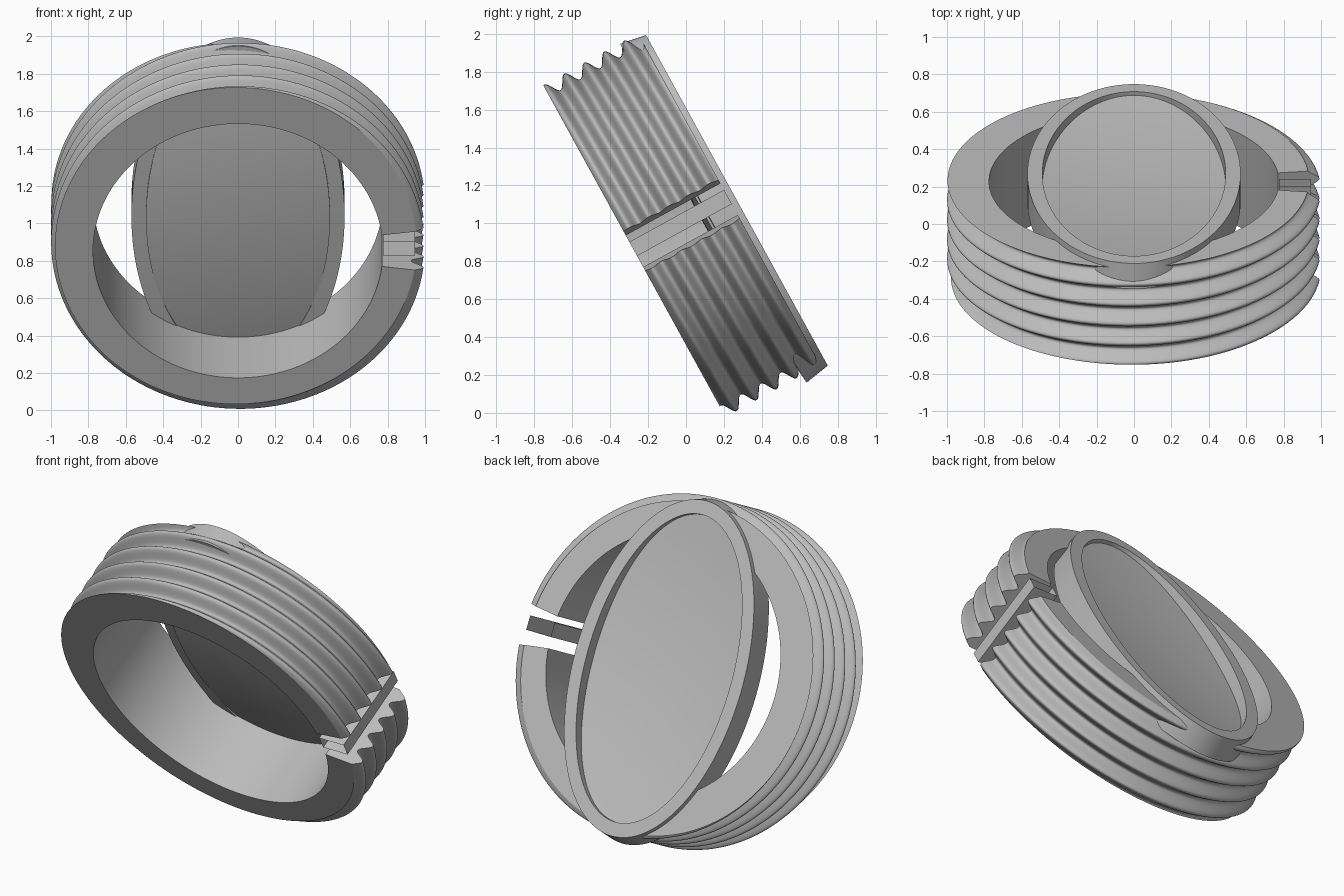
import bpy, bmesh, math
from mathutils import Matrix

if "Cube" in bpy.data.objects:
    bpy.data.objects.remove(bpy.data.objects["Cube"], do_unlink=True)

TAU = math.tau
# Tilted frame of the band: local z runs along the finger hole
FRAME = Matrix.Translation((0, -0.272, 0.853)) @ Matrix.Rotation(math.radians(-61.2), 4, 'X')
WIDTH = 0.57          # band width along its axis
BORE = 0.775          # finger hole radius
GAP = 0.123           # half angle of the split
OVAL_Y = 0.025        # centre of the oval setting

metal = bpy.data.materials.new("grey_metal")
metal.use_nodes = True
COLOUR = (0.5, 0.5, 0.5, 1)
metal.diffuse_color = COLOUR
metal.node_tree.nodes["Principled BSDF"].inputs["Base Color"].default_value = COLOUR


def loft(name, loops, close_path=False, caps=False):
    """Skin a list of equal closed point loops into one mesh object."""
    bm = bmesh.new()
    rows = [[bm.verts.new(p) for p in loop] for loop in loops]
    n = len(rows[0])
    pairs = list(zip(rows, rows[1:]))
    if close_path:
        pairs.append((rows[-1], rows[0]))
    for a, b in pairs:
        for i in range(n):
            j = (i + 1) % n
            bm.faces.new((a[i], a[j], b[j], b[i]))
    if caps:
        bm.faces.new(rows[0])
        bm.faces.new(rows[-1])
    bmesh.ops.recalc_face_normals(bm, faces=bm.faces)
    mesh = bpy.data.meshes.new(name)
    bm.to_mesh(mesh)
    bm.free()
    obj = bpy.data.objects.new(name, mesh)
    bpy.context.collection.objects.link(obj)
    mesh.materials.append(metal)
    obj.matrix_world = FRAME
    return obj


def activate(obj):
    bpy.ops.object.select_all(action='DESELECT')
    obj.select_set(True)
    bpy.context.view_layer.objects.active = obj


def smooth(obj):
    activate(obj)
    bpy.ops.object.shade_smooth_by_angle(angle=math.radians(24))


def ellipse(rx, ry, height, n=128):
    """Oval loop; height is a number or a function of the distance from the middle."""
    points = []
    for i in range(n):
        x, y = rx * math.cos(TAU * i / n), ry * math.sin(TAU * i / n)
        z = height(math.hypot(x, y)) if callable(height) else height
        points.append((x, y + OVAL_Y, z))
    return points


def thread(z, angle):
    # Rounded ridges that climb one pitch per turn
    turn = angle + math.pi / 2
    return 0.966 + 0.033 * math.cos(TAU * (z - 0.007) / 0.12 - turn)


def band_section(angle, steps=144):
    """Cross-section of the band at an angle."""
    c, s = math.cos(angle), math.sin(angle)
    pts = [(BORE * c, BORE * s, WIDTH), (BORE * c, BORE * s, 0)]
    for k in range(steps + 1):
        z = WIDTH * k / steps
        r = thread(z, angle)
        pts.append((r * c, r * s, z))
    return pts


# Split band with threaded outside
SEG = 180
band = loft("band", [band_section(GAP + (TAU - 2 * GAP) * i / SEG)
                     for i in range(SEG + 1)], caps=True)

# Pocket in the band for the oval setting
cutter = loft("pocket_cutter", [ellipse(0.53, 0.96, 0.49), ellipse(0.53, 0.96, 0.75)], caps=True)
cutter.hide_render = True
pocket = band.modifiers.new("pocket", 'BOOLEAN')
pocket.operation = 'DIFFERENCE'
pocket.solver = 'EXACT'
pocket.object = cutter
activate(band)
bpy.ops.object.modifier_apply(modifier=pocket.name)
bpy.data.objects.remove(cutter, do_unlink=True)
smooth(band)

# Hollow open-ended bar standing in the split
corners = [(BORE, -0.056), (0.945, -0.056), (0.945, 0.029), (BORE, 0.029)]
loft("split_bar", [[(x, y, z) for x, y in corners] for z in (0, WIDTH)])


# Oval bezel rim, a little deeper at its flanks than at its ends
def bezel_bottom(r):
    return 0.42 + 0.04 * r * r


bezel = loft("bezel", [ellipse(0.57, 1.02, bezel_bottom), ellipse(0.57, 0.995, 0.603),
                       ellipse(0.49, 0.912, 0.603), ellipse(0.49, 0.912, bezel_bottom)],
             close_path=True)
smooth(bezel)


# Shallow bowl-shaped plate inside the bezel
def bowl_top(r):
    return 0.505 + 0.09 * r * r


def bowl_bottom(r):
    return 0.39 + 0.11 * r * r


RINGS = 20
scales = [max(k / RINGS, 0.002) for k in range(RINGS + 1)]
top = [ellipse(0.492 * s, 0.914 * s, bowl_top) for s in scales]
bottom = [ellipse(0.492 * s, 0.914 * s, bowl_bottom) for s in reversed(scales)]
dish = loft("dish", top + bottom, caps=True)
smooth(dish)
